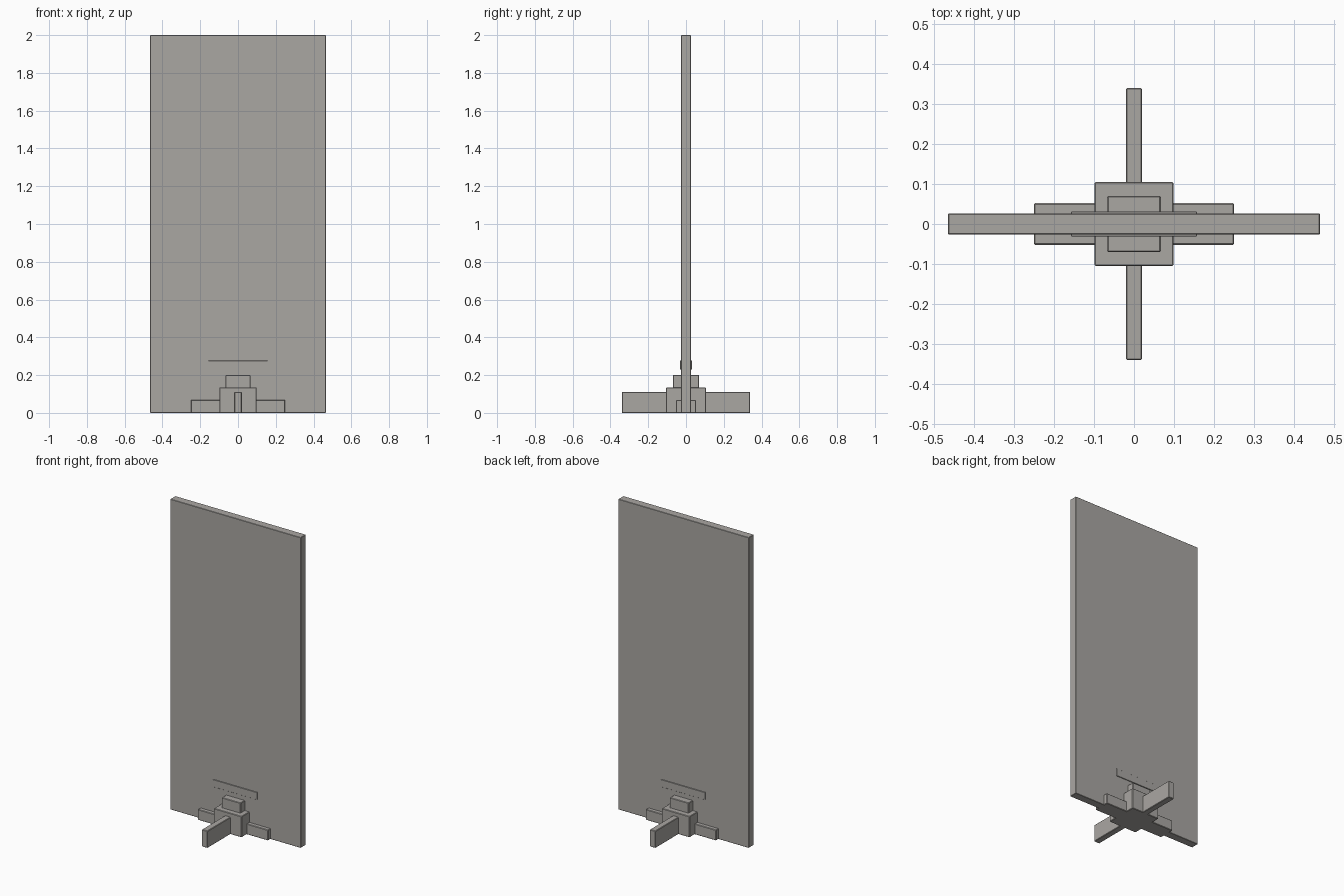
import bpy
import bmesh
from mathutils import Matrix, Vector

if "Cube" in bpy.data.objects:
    bpy.data.objects.remove(bpy.data.objects["Cube"], do_unlink=True)

grey = bpy.data.materials.new("warm_grey")
grey.use_nodes = True
colour = (0.40, 0.385, 0.365, 1)
grey.diffuse_color = colour
bsdf = next(n for n in grey.node_tree.nodes if n.type == "BSDF_PRINCIPLED")
bsdf.inputs["Base Color"].default_value = colour


def block(name, half_x, half_y, bottom, top, edge=0.003):
    """Box centred on the vertical axis with slightly softened edges."""
    bm = bmesh.new()
    size = Matrix.Diagonal((2 * half_x, 2 * half_y, top - bottom, 1))
    place = Matrix.Translation(Vector((0, 0, (bottom + top) / 2)))
    bmesh.ops.create_cube(bm, size=1, matrix=place @ size)
    mesh = bpy.data.meshes.new(name)
    bm.to_mesh(mesh)
    bm.free()
    mesh.materials.append(grey)
    obj = bpy.data.objects.new(name, mesh)
    bpy.context.collection.objects.link(obj)
    bevel = obj.modifiers.new("soft_edges", "BEVEL")
    bevel.width = edge
    bevel.segments = 1
    return obj


# Upright board
block("panel", 0.465, 0.026, 0, 2, 0.002)

# Raised strip showing on both faces of the board
block("raised_strip", 0.157, 0.031, 0.23, 0.277, 0.001)

# Stand: stepped hub, side bars along the board, feet front and back
block("hub", 0.099, 0.105, 0, 0.135)
block("hub_cap", 0.067, 0.07, 0.13, 0.20)
block("side_bar", 0.25, 0.052, 0, 0.068)
block("cross_foot", 0.02, 0.34, 0, 0.11)
